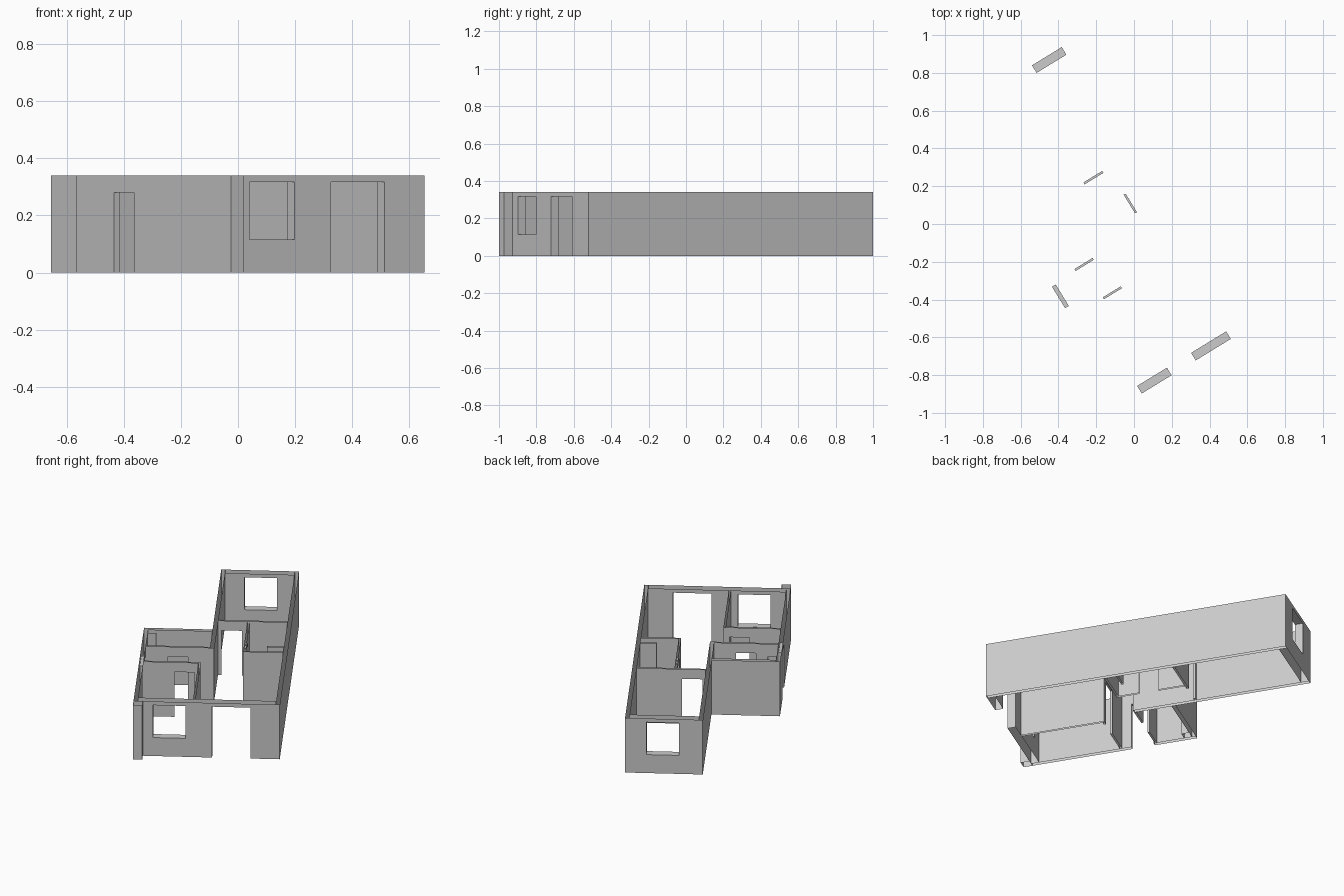
import bpy, bmesh
from math import radians

cube = bpy.data.objects.get("Cube")
if cube:
    bpy.data.objects.remove(cube, do_unlink=True)

HEIGHT = 0.34
DOOR_TOP = 0.28      # inner doors
HEAD = 0.317         # outer openings
SILL = 0.115
SIDE = 0.023         # side wall thickness
FACADE = 0.047       # front and back wall thickness
THIN = 0.012         # partition thickness
WIDTH, LENGTH = 0.828, 1.838
STEP = 0.053         # front wall set back behind the corner pier
WING = 0.388         # width of the short wing
WING_END = 1.034

grey = bpy.data.materials.new("plaster grey")
grey.use_nodes = True
colour = (0.6, 0.6, 0.6, 1)
grey.diffuse_color = colour
grey.node_tree.nodes["Principled BSDF"].inputs["Base Color"].default_value = colour


def wall(name, axis, start, end, side, thick, openings=()):
    """Hollow wall, open at top and bottom, with (start, end, low, high) openings."""
    cuts = sorted({start, end, *(v for o in openings for v in o[:2])})
    levels = sorted({0, HEIGHT, *(v for o in openings for v in o[2:])})
    near, far = side, side + thick
    bm = bmesh.new()

    def quad(points):
        order = (lambda s, t, z: (s, t, z)) if axis == "x" else (lambda s, t, z: (t, s, z))
        bm.faces.new([bm.verts.new(order(*p)) for p in points])

    def solid(i, k):
        if not 0 <= i < len(cuts) - 1:
            return False
        s, z = (cuts[i] + cuts[i + 1]) / 2, (levels[k] + levels[k + 1]) / 2
        return not any(o[0] < s < o[1] and o[2] < z < o[3] for o in openings)

    for k in range(len(levels) - 1):
        z0, z1 = levels[k], levels[k + 1]
        for i in range(len(cuts) - 1):
            s0, s1 = cuts[i], cuts[i + 1]
            # both wall surfaces
            if solid(i, k):
                for t in (near, far):
                    quad([(s0, t, z0), (s1, t, z0), (s1, t, z1), (s0, t, z1)])
            # sills and heads
            if k and solid(i, k) != solid(i, k - 1):
                quad([(s0, near, z0), (s1, near, z0), (s1, far, z0), (s0, far, z0)])
        # jambs and wall ends
        for i, s in enumerate(cuts):
            if solid(i, k) != solid(i - 1, k):
                quad([(s, near, z0), (s, far, z0), (s, far, z1), (s, near, z1)])

    bmesh.ops.remove_doubles(bm, verts=bm.verts, dist=0.0001)
    bmesh.ops.recalc_face_normals(bm, faces=bm.faces)
    mesh = bpy.data.meshes.new(name)
    bm.to_mesh(mesh)
    bm.free()
    mesh.materials.append(grey)
    obj = bpy.data.objects.new(name, mesh)
    bpy.context.collection.objects.link(obj)
    # the whole plan is turned on the site
    obj.location = (-0.025, -1, 0)
    obj.rotation_euler.z = radians(31.5)


def door(start, end):
    return (start, end, 0, DOOR_TOP)


# Outer walls
inner_right = WIDTH - SIDE
wall("front_wall", "x", SIDE, inner_right, STEP, FACADE,
     [(0.11, 0.295, SILL, HEAD), (0.445, 0.663, 0, HEAD)])
wall("back_wall", "x", WING + SIDE, inner_right, LENGTH - FACADE, FACADE,
     [(0.522, 0.707, SILL, HEAD)])
wall("right_wall", "y", STEP, LENGTH, inner_right, SIDE)
wall("left_wall", "y", STEP, WING_END, 0, SIDE, [door(0.65, 0.783)])
wall("wing_back_wall", "x", SIDE, WING, WING_END - SIDE, SIDE)
wall("back_room_side_wall", "y", 0.789, LENGTH, WING, SIDE)
wall("front_corner_pier", "x", 0, STEP, 0, STEP)

# Front bedroom
wall("bedroom_side_partition", "y", STEP + FACADE, 0.595, 0.335, THIN)
wall("bedroom_back_partition", "x", SIDE, 0.335, 0.583, THIN, [door(0.2, 0.312)])

# Wing room behind the entrance
wall("wing_room_partition", "x", SIDE, WING, 0.789, THIN, [door(0.15, 0.263)])
wall("wing_corner_shaft", "x", SIDE, 0.073, 0.965, 0.046)

# Bathroom and back room
wall("back_room_partition", "x", WING + SIDE, inner_right, 1.155, THIN, [door(0.43, 0.547)])
wall("bathroom_side_partition", "y", 0.75, 1.155, 0.578, THIN, [door(0.885, 1.0)])
wall("bathroom_front_partition", "x", 0.59, inner_right, 0.75, THIN)
wall("shower_screen", "x", 0.71, inner_right, 0.82, THIN)
